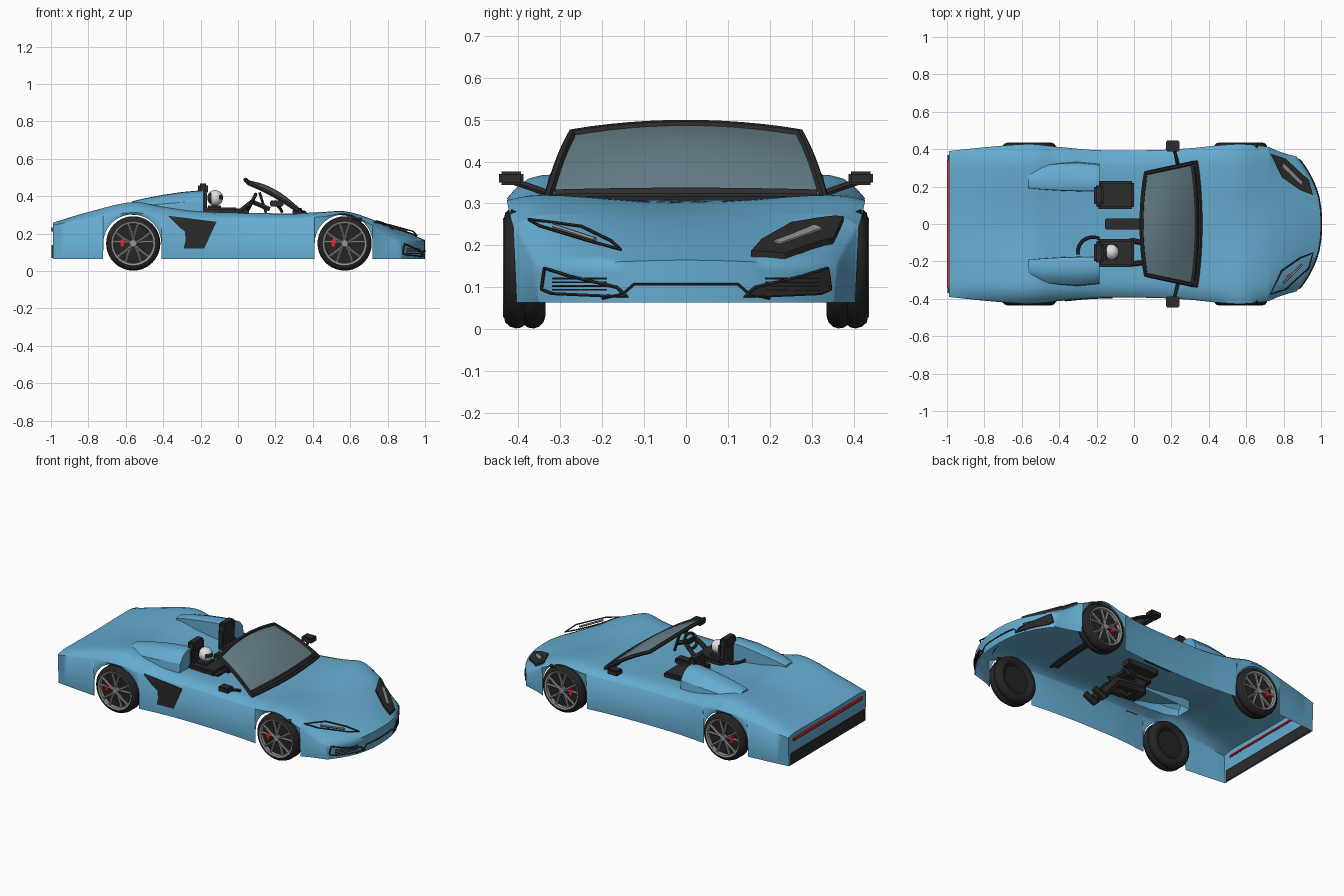
import bpy, bmesh, math
from mathutils import Vector
from mathutils.bvhtree import BVHTree

if "Cube" in bpy.data.objects:
    bpy.data.objects.remove(bpy.data.objects["Cube"])


def material(name, r, g, b):
    m = bpy.data.materials.new(name)
    m.use_nodes = True
    m.diffuse_color = (r, g, b, 1)
    m.node_tree.nodes["Principled BSDF"].inputs["Base Color"].default_value = (r, g, b, 1)
    return m


BLUE = material("sky_blue_paint", .13, .41, .63)
BLACK = material("black_trim", .025, .025, .025)
RUBBER = material("tyre_rubber", .018, .018, .018)
GLASS = material("smoky_glass", .135, .215, .25)
SILVER = material("silver_metal", .30, .30, .31)
RED = material("red", .75, .02, .02)
WHITE = material("white", .75, .75, .75)


def finish(name, bm, mat, angle=32):
    bmesh.ops.recalc_face_normals(bm, faces=bm.faces)
    me = bpy.data.meshes.new(name)
    bm.to_mesh(me)
    bm.free()
    me.materials.append(mat)
    ob = bpy.data.objects.new(name, me)
    bpy.context.collection.objects.link(ob)
    bpy.ops.object.select_all(action='DESELECT')
    ob.select_set(True)
    bpy.context.view_layer.objects.active = ob
    bpy.ops.object.shade_smooth_by_angle(angle=math.radians(angle))
    return ob


def box(name, lo, hi, mat, bevel=0):
    lo, hi = Vector(lo), Vector(hi)
    bm = bmesh.new()
    bmesh.ops.create_cube(bm, size=1)
    bmesh.ops.scale(bm, vec=hi - lo, verts=bm.verts)
    if bevel:
        bmesh.ops.bevel(bm, geom=bm.edges, offset=bevel, segments=2, affect='EDGES')
    bmesh.ops.translate(bm, vec=(lo + hi) / 2, verts=bm.verts)
    return finish(name, bm, mat)


def tube(name, pts, r, mat, closed=False):
    cu = bpy.data.curves.new(name, 'CURVE')
    cu.dimensions, cu.bevel_depth, cu.bevel_resolution, cu.use_fill_caps = '3D', r, 1, True
    sp = cu.splines.new('POLY')
    sp.points.add(len(pts) - 1)
    for p, q in zip(sp.points, pts):
        p.co = (*q, 1)
    sp.use_cyclic_u = closed
    tmp = bpy.data.objects.new(name + "_path", cu)
    bm = bmesh.new()
    bm.from_mesh(bpy.data.meshes.new_from_object(tmp))
    bpy.data.objects.remove(tmp)
    return finish(name, bm, mat)


def skin(rows, bm):
    grid = [[bm.verts.new(p) for p in row] for row in rows]
    for a, b in zip(grid, grid[1:]):
        for i in range(len(a) - 1):
            bm.faces.new((a[i], a[i + 1], b[i + 1], b[i]))
    return grid


# Body stations: x, half width, centre height, fender height, shoulder height
ST = [(-.99, .39, .255, .258, .245), (-.8, .41, .30, .315, .28), (-.56, .427, .345, .368, .312),
      (-.4, .412, .33, .342, .29), (-.2, .395, .31, .318, .28), (.1, .395, .305, .31, .28),
      (.3, .405, .308, .308, .28), (.45, .42, .305, .315, .29), (.58, .427, .295, .318, .306),
      (.72, .412, .27, .275, .245), (.86, .385, .225, .22, .195), (1, .36, .165, .158, .148)]
AXLES, ARCH, HUB_Z = (-.565, .565), .155, .147


def station(x):
    i = max(k for k in range(len(ST) - 1) if ST[k][0] <= x or k == 0)
    tan = lambda k, c: ((ST[min(k + 1, len(ST) - 1)][c] - ST[max(k - 1, 0)][c])
                        / (ST[min(k + 1, len(ST) - 1)][0] - ST[max(k - 1, 0)][0]))
    h = ST[i + 1][0] - ST[i][0]
    t = (x - ST[i][0]) / h
    return [(2*t**3 - 3*t*t + 1) * ST[i][c] + (t**3 - 2*t*t + t) * h * tan(i, c)
            + (3*t*t - 2*t**3) * ST[i + 1][c] + (t**3 - t*t) * h * tan(i + 1, c) for c in range(1, 5)]


def section(x):
    w, zc, zf, zs = station(x)
    zb = .064
    for a in AXLES:
        if abs(x - a) <= ARCH:
            zb = HUB_Z + math.sqrt(max(0, ARCH ** 2 - (x - a) ** 2))
    half = []
    for t in (0, .2, .4, .55, .7, .8, .88, .94, .98, 1):
        s = min(t / .8, 1)
        z = zc + (zf - zc) * s * s * (3 - 2 * s) - (zf - zs) * max(0, (t - .8) / .2) ** 2
        half.append((t * w, z))
    half.append((w - .008, zb))
    full = [(-y, z) for y, z in half[:0:-1]] + half
    bow = max(0, (x - .72) / .28) * .13
    return [Vector((x - bow * (abs(y) / .36) ** 2.4, y, z)) for y, z in full]


xs = [-.99 + 1.99 * k / 50 for k in range(51)]
xs = [x for x in xs if all(abs(x - a) > ARCH + .006 for a in AXLES)]
for a in AXLES:
    xs += [a - ARCH * math.cos(math.pi * k / 20) * .99999 for k in range(21)]
    xs += [a - ARCH - .001, a + ARCH + .001]
bm = bmesh.new()
shell = skin([section(x) for x in sorted(xs)], bm)

# Nose and tail panels close the ends of the shell
for end in (shell[0], shell[-1]):
    top = end[1:-1]
    skin([[v.co.lerp(Vector((v.co.x, v.co.y * .98, .064)), k / 4) for v in top] for k in range(5)], bm)
bmesh.ops.remove_doubles(bm, verts=bm.verts, dist=.0004)
bmesh.ops.recalc_face_normals(bm, faces=bm.faces)
tree = BVHTree.FromBMesh(bm)
finish("body_shell", bm, BLUE, 62)


def project(p, d, lift):
    d = Vector(d)
    hit = tree.ray_cast(Vector(p) - d * 2, d)[0]
    return (hit if hit else Vector(p)) - d * lift


def plate(name, pts, d, mat, lift=.005, thick=.0045):
    bm = bmesh.new()
    bm.faces.new([bm.verts.new(p) for p in pts])
    bmesh.ops.triangulate(bm, faces=bm.faces)
    bmesh.ops.subdivide_edges(bm, edges=bm.edges, cuts=5, use_grid_fill=True)
    for v in bm.verts:
        v.co = project(v.co, d, lift)
    back = bmesh.ops.extrude_face_region(bm, geom=bm.faces[:])["geom"]
    bmesh.ops.translate(bm, vec=Vector(d) * thick, verts=[g for g in back if isinstance(g, bmesh.types.BMVert)])
    return finish(name, bm, mat)


def outline(name, pts, d, r, mat, closed=True):
    n = len(pts) if closed else len(pts) - 1
    path = [Vector(pts[i]).lerp(Vector(pts[(i + 1) % len(pts)]), k / 5) for i in range(n) for k in range(5)]
    path += [] if closed else [Vector(pts[-1])]
    return tube(name, [project(p, d, .003) for p in path], r, mat, closed)


# Headlights and front grilles: filled on the left, open frames on the right
DOWN, BACK = (0, 0, -1), (-1, 0, 0)
LAMP = [(.73, .375, .262), (.81, .35, .247), (.935, .235, .212), (.957, .155, .19),
        (.89, .18, .212), (.79, .25, .246)]
GRILLE = [(.14, .077), (.165, .1), (.28, .127), (.338, .146), (.345, .095), (.32, .085)]
STRIP = [(.80, .325), (.90, .225), (.895, .21), (.795, .305)]
plate("left_headlight", LAMP, DOWN, BLACK, .014, .02)
plate("left_grille", [(0, y, z) for y, z in GRILLE], BACK, BLACK)
tube("right_headlight_frame", [(x, -y, z) for x, y, z in LAMP], .004, BLACK, True)
tube("right_lamp_strip", [(.80, -.315, .246), (.90, -.217, .214)], .006, SILVER)
plate("right_lamp_marker", [(.815, -.287, 0), (.835, -.27, 0), (.832, -.263, 0), (.81, -.28, 0)], DOWN, RED, .008)
plate("left_lamp_strip", [(x, y, 0) for x, y in STRIP], DOWN, SILVER, .018)
for s, side in ((1, "left"), (-1, "right")):
    outline(side + "_grille_frame", [(0, y * s, z) for y, z in GRILLE], BACK, .004, BLACK)
    for k in range(4):
        z = .094 + k * .009
        outline(f"{side}_grille_slat_{k}", [(0, .19 * s, z), (0, .318 * s, z)], BACK, .0025, BLACK, False)
    tube(side + "_fender_vent", [(.585, .41 * s, .282), (.625, .412 * s, .279), (.66, .409 * s, .27)], .013, BLACK)
outline("front_lip_trim", [(0, y, z) for y, z in ((-.2, .073), (-.15, .085), (-.125, .107),
        (.125, .107), (.15, .085), (.2, .073))], BACK, .0035, BLACK, False)

# Side vent on the right flank
VENT = [(-.375, .295), (-.29, .285), (-.115, .263), (-.18, .121), (-.29, .121), (-.28, .165), (-.25, .185), (-.315, .235)]
plate("right_side_vent", [(x, -.4, z) for x, z in VENT], (0, 1, 0), BLACK)

# Tail
box("rear_bumper", (-.996, -.37, .07), (-.985, .37, .14), BLACK)
box("rear_light_housing", (-.996, -.345, .21), (-.9895, .345, .219), BLACK)
box("rear_light_strip", (-1, -.342, .219), (-.9895, .342, .231), RED)
box("rear_light_seam", (-.991, -.34, .221), (-.987, .34, .226), RED)

# Head fairings behind the seats
FAIRING = [(-.567, .19, .29, .372), (-.5, .183, .318, .388), (-.4, .177, .33, .407),
           (-.3, .174, .335, .422), (-.185, .172, .322, .432)]
for s, side in ((1, "left"), (-1, "right")):
    bm = bmesh.new()
    rows = [[Vector((x, s * (a + (b - a) * u), .30 + (z - .30) * h)) for u, h in
             ((0, 0), (.02, .95), (.1, 1), (.5, .98), (.75, .85), (.95, .55), (1, 0))]
            for x, a, b, z in FAIRING]
    grid = skin(rows, bm)
    bm.faces.new(grid[0])
    bm.faces.new(grid[-1])
    finish(side + "_head_fairing", bm, BLUE)


# Windscreen and frame
def screen(u, v):
    return Vector((.355 - .315 * v - u * u * .022 * (1 - 2 * v), u * (.33 - .058 * v),
                   .312 + (.176 - .022 * u * u) * v + (.036 - .024 * u * u) * math.sin(math.pi * v)))


N = 12
bm = bmesh.new()
skin([[screen(2 * i / N - 1, j / N) for i in range(N + 1)] for j in range(N + 1)], bm)
finish("windscreen_glass", bm, GLASS)
rim = [screen(2 * i / N - 1, 0) for i in range(N)] + [screen(1, i / N) for i in range(N)]
rim += [screen(1 - 2 * i / N, 1) for i in range(N)] + [screen(-1, 1 - i / N) for i in range(N)]
tube("windscreen_frame", rim, .0115, BLACK, True)
tube("dashboard", [screen(1.9 * i / N - .95, .05) - Vector((.012, 0, .006)) for i in range(N + 1)], .02, BLACK)

# Seats, mirrors and console
for s, side in ((1, "left"), (-1, "right")):
    y = .155 * s
    box(side + "_seat", (-.2, y - .075, .28), (0, y + .075, .338), BLACK, .01)
    box(side + "_seat_back", (-.212, y - .06, .3), (-.165, y + .06, .43), BLACK, .012)
    box(side + "_headrest", (-.213, y - .052, .41), (-.16, y + .052, .468), BLACK, .01)
    box(side + "_mirror", (.17, .417 * s - .029, .344), (.243, .417 * s + .029, .376), BLACK, .006)
    tube(side + "_mirror_arm", [(.235, .315 * s, .318), (.225, .36 * s, .335), (.21, .41 * s, .352)], .009, BLACK)
box("centre_console", (-.155, -.03, .27), (.06, .03, .335), BLACK, .006)

# Steering wheel and column
ring = [k * math.tau / 24 for k in range(24)]
tube("steering_wheel", [(.075 + .02 * math.sin(a), -.155 + .052 * math.cos(a), .37 + .04 * math.sin(a))
                        for a in ring], .009, BLACK, True)
box("steering_hub", (.065, -.195, .355), (.09, -.115, .385), BLACK, .006)
tube("steering_column", [(.075, -.155, .37), (.17, -.155, .33)], .014, BLACK)
tube("dash_stalk", [(.115, -.1, .42), (.15, -.1, .31)], .008, BLACK)

# Driver
bm = bmesh.new()
bmesh.ops.create_uvsphere(bm, u_segments=24, v_segments=16, radius=.042)
for f in bm.faces:
    c = f.calc_center_median()
    visor = c.x > .02 and -.012 < c.z < .018
    f.material_index = int(visor or c.x < -.022)
bmesh.ops.translate(bm, vec=(-.122, -.15, .39), verts=bm.verts)
finish("driver_helmet", bm, WHITE).data.materials.append(BLACK)
tube("driver_collar", [(-.22 + .08 * math.cos(a), -.15 + .08 * math.sin(a), .345)
                       for a in [math.pi * (.35 + .7 * k / 12) for k in range(13)]], .009, BLACK)
box("driver_torso", (-.18, -.21, .2), (-.07, -.09, .35), BLACK, .02)
for s, side in ((1, "left"), (-1, "right")):
    y = -.15 + .04 * s
    tube(f"driver_{side}_leg", [(-.15, y, .24), (.04, y, .22), (.14, y, .1)], .032, BLACK)
    tube(f"driver_{side}_foot", [(.125, y, .085), (.2, y, .12)], .02, BLACK)
    tube(f"driver_{side}_arm", [(-.12, -.15 + .055 * s, .31), (-.03, -.15 + .065 * s, .29),
                                (.07, -.155 + .05 * s, .365)], .014, BLACK)


# Wheels
def lathe(name, profile, centre, s, mat):
    bm = bmesh.new()
    skin([[Vector((r * math.cos(a), y * s, r * math.sin(a))) + centre for r, y in profile]
          for a in [k * math.tau / 40 for k in range(41)]], bm)
    bmesh.ops.remove_doubles(bm, verts=bm.verts, dist=.0001)
    return finish(name, bm, mat, 45)


TYRE = [(0, -.032), (.085, -.032), (.098, -.046), (.115, -.05), (.131, -.045), (.141, -.034), (.145, -.022),
        (.143, -.008), (.137, 0), (.143, .008), (.145, .02), (.141, .034), (.131, .046), (.118, .049),
        (.114, .03), (0, .03)]
RIM = [(.104, .03), (.107, .047), (.118, .051), (.121, .044)]
for a, end in zip((-.56, .57), ("rear", "front")):
    for s, side in ((1, "left"), (-1, "right")):
        name, c = f"{end}_{side}", Vector((a, .385 * s, HUB_Z))
        lathe(name + "_tyre", TYRE, c, s, RUBBER)
        lathe(name + "_rim", RIM, c, s, SILVER)
        lathe(name + "_hub", [(0, .047), (.018, .047), (.022, .03)], c, s, SILVER)
        for k in range(5):
            ang = k * math.tau / 5 + math.pi / 2
            for lean, tag in ((-.24, "a"), (.24, "b")):
                tube(f"{name}_spoke_{k}_{tag}", [c + Vector((r * math.cos(t), .039 * s, r * math.sin(t)))
                     for r, t in ((.016, ang), (.06, ang + lean * .7), (.112, ang + lean))], .0078, SILVER)
        box(name + "_caliper", c + Vector((-.072, .038 * s - .009, -.02)),
            c + Vector((-.048, .038 * s + .009, .024)), RED, .003)
